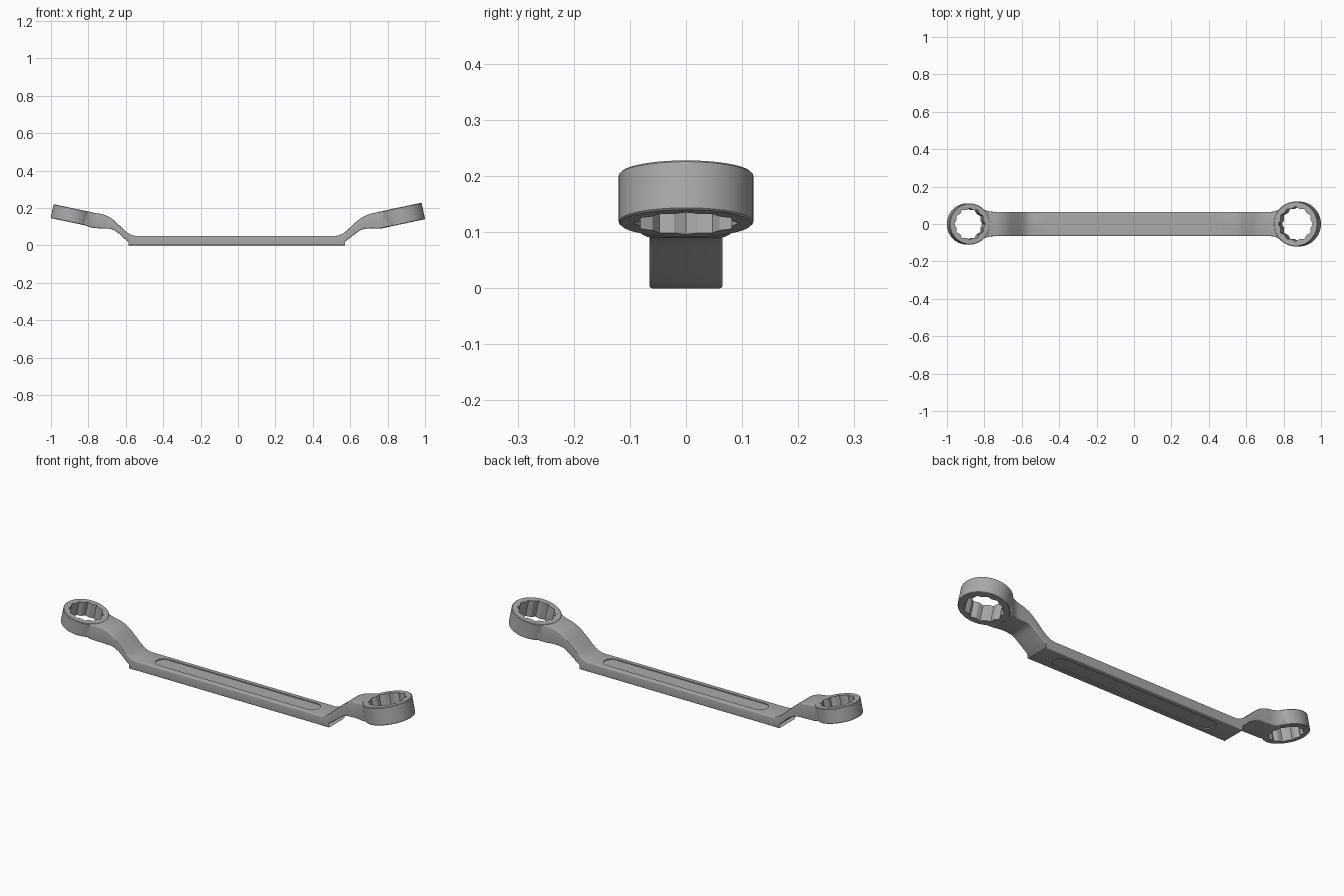
import bpy, bmesh, math
from mathutils import Matrix, Vector

if "Cube" in bpy.data.objects:
    bpy.data.objects.remove(bpy.data.objects["Cube"])

steel = bpy.data.materials.new("grey_steel")
steel.diffuse_color = (0.40, 0.40, 0.41, 1)
steel.use_nodes = True
steel.node_tree.nodes["Principled BSDF"].inputs["Base Color"].default_value = steel.diffuse_color


def loft(name, sections, matrix=Matrix()):
    """Closed solid skinned through equal-length loops of points."""
    bm = bmesh.new()
    loops = [[bm.verts.new(matrix @ Vector(p)) for p in s] for s in sections]
    n = len(loops[0])
    for a, b in zip(loops, loops[1:]):
        for i in range(n):
            j = (i + 1) % n
            bm.faces.new((a[i], a[j], b[j], b[i]))
    bm.faces.new(loops[0])
    bm.faces.new(loops[-1])
    bmesh.ops.recalc_face_normals(bm, faces=bm.faces)
    me = bpy.data.meshes.new(name)
    bm.to_mesh(me)
    bm.free()
    me.materials.append(steel)
    ob = bpy.data.objects.new(name, me)
    bpy.context.collection.objects.link(ob)
    return ob


def combine(target, other, operation):
    mod = target.modifiers.new(operation, 'BOOLEAN')
    mod.operation, mod.object, mod.solver = operation, other, 'EXACT'
    bpy.context.view_layer.objects.active = target
    bpy.ops.object.modifier_apply(modifier=mod.name)
    bpy.data.objects.remove(other)


def smooth_path(pts, steps=5):
    """Catmull-Rom interpolation of the stations."""
    out = []
    for i in range(len(pts) - 1):
        p = [pts[max(0, min(len(pts) - 1, i + k))] for k in (-1, 0, 1, 2)]
        if abs(p[2][0] - p[1][0]) > 0.3:      # long straight handle
            out.append(p[1])
            continue
        for s in range(steps):
            t = s / steps
            out.append([b + 0.5 * t * (c - a + t * (2*a - 5*b + 4*c - d + t * (3*(b - c) + d - a)))
                        for a, b, c, d in zip(*p)])
    return out + [pts[-1]]


def rounded_section(x, top, bottom, half, r=0.005):
    cy, cz = half - r, (top - bottom) / 2 - r
    mid = (top + bottom) / 2
    pts = []
    for q, (sy, sz) in enumerate([(1, 1), (-1, 1), (-1, -1), (1, -1)]):
        for k in range(5):
            a = math.pi / 2 * (q + k / 4)
            pts.append((x, sy * cy + r * math.cos(a), mid + sz * cz + r * math.sin(a)))
    return pts


def circle(r, z, n=72):
    return [(r * math.cos(2 * math.pi * i / n), r * math.sin(2 * math.pi * i / n), z) for i in range(n)]


def twelve_point(r, z):
    """Outline of two overlapping hexagons."""
    valley = r * math.cos(math.pi / 6) / math.cos(math.pi / 12)
    return [((valley if i % 2 else r) * math.cos(math.pi * i / 12),
             (valley if i % 2 else r) * math.sin(math.pi * i / 12), z) for i in range(24)]


def stadium(half_len, r, z, n=16):
    pts = []
    for side in (1, -1):
        for k in range(n + 1):
            a = -math.pi / 2 + math.pi * k / n
            pts.append((side * (half_len - r + r * math.cos(a)), side * r * math.sin(a), z))
    return pts


# offset handle: x, top, bottom, half width
left = [(-0.86, 0.190, 0.122, 0.080), (-0.83, 0.186, 0.112, 0.083), (-0.81, 0.182, 0.104, 0.080),
        (-0.79, 0.177, 0.096, 0.072), (-0.76, 0.172, 0.092, 0.066), (-0.72, 0.165, 0.090, 0.065),
        (-0.68, 0.146, 0.087, 0.065), (-0.64, 0.112, 0.066, 0.065), (-0.60, 0.075, 0.030, 0.065),
        (-0.57, 0.056, 0.008, 0.065), (-0.54, 0.050, 0.000, 0.065), (-0.50, 0.050, 0.000, 0.065)]
right = [(0.49, 0.050, 0.000, 0.065), (0.52, 0.050, 0.000, 0.065), (0.55, 0.058, 0.008, 0.065),
         (0.58, 0.078, 0.026, 0.065), (0.62, 0.115, 0.056, 0.065), (0.66, 0.147, 0.083, 0.065),
         (0.70, 0.166, 0.090, 0.065), (0.74, 0.176, 0.090, 0.066), (0.765, 0.180, 0.091, 0.073),
         (0.79, 0.184, 0.098, 0.085), (0.81, 0.188, 0.104, 0.088), (0.84, 0.192, 0.112, 0.085)]
wrench = loft("ring_wrench", [rounded_section(*s) for s in smooth_path(left + right)])

# tilted ring heads with twelve-point openings: x, z, radius, height, hole radius, tilt
heads = [(0.8735, 0.159, 0.120, 0.090, 0.094, -12), (-0.886, 0.160, 0.110, 0.076, 0.085, 12)]
placed = []
for x, z, r, h, hole, tilt in heads:
    m = Matrix.Translation((x, 0, z)) @ Matrix.Rotation(math.radians(tilt), 4, 'Y')
    b, e = 0.003, h / 2
    ring = loft("ring_head", [circle(r - b, -e), circle(r, b - e), circle(r, e - b), circle(r - b, e)], m)
    combine(wrench, ring, 'UNION')
    placed.append((m, hole))
for m, hole in placed:
    combine(wrench, loft("opening_cutter", [twelve_point(hole, -0.12), twelve_point(hole, 0.12)], m),
            'DIFFERENCE')

# shallow round-ended recess on both handle faces
for lo, hi in ((0.045, 0.07), (-0.02, 0.005)):
    combine(wrench, loft("recess_cutter", [stadium(0.47, 0.040, lo), stadium(0.47, 0.040, hi)]),
            'DIFFERENCE')

bpy.ops.object.select_all(action='DESELECT')
wrench.select_set(True)
bpy.context.view_layer.objects.active = wrench
bpy.ops.object.shade_smooth_by_angle(angle=math.radians(26))
